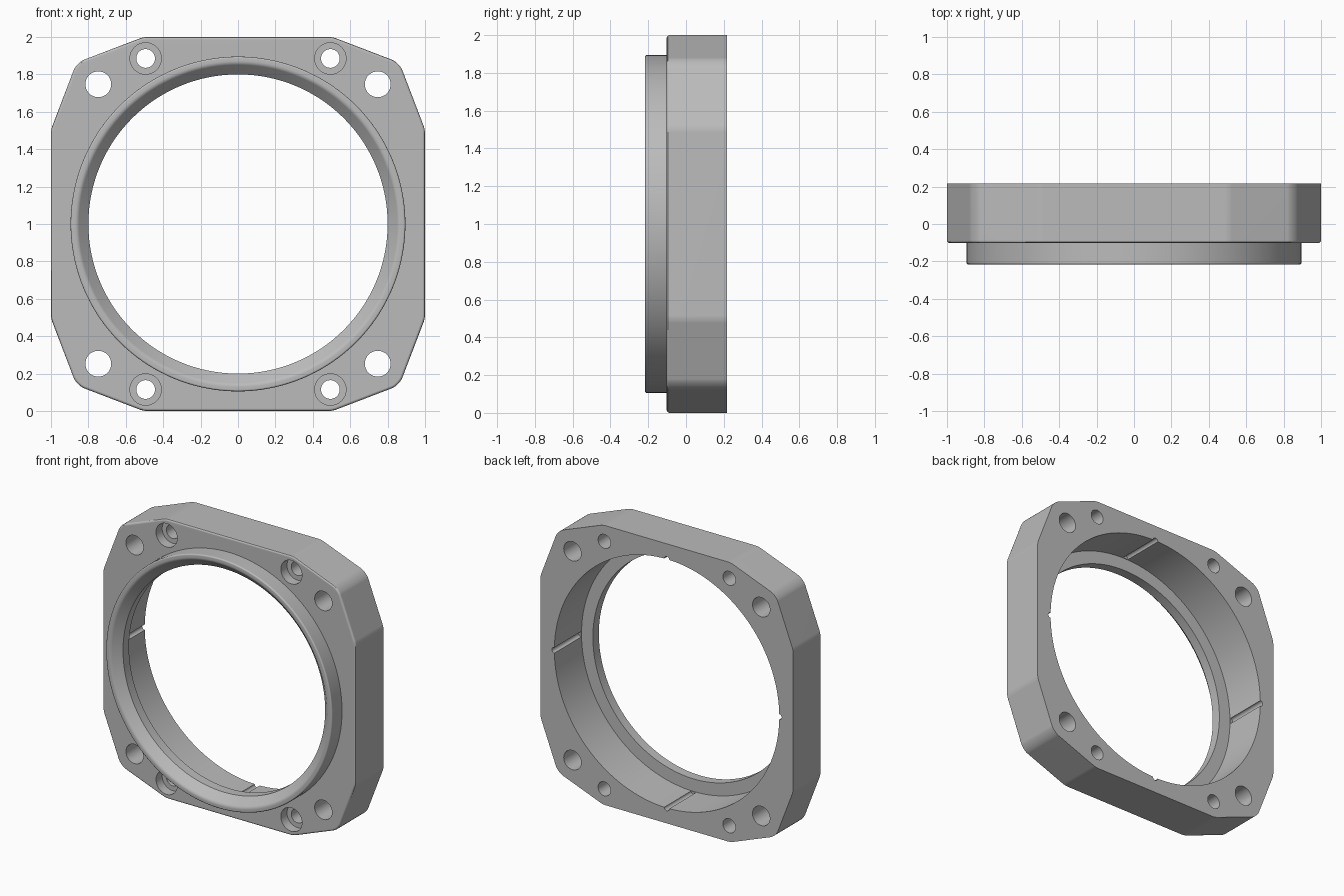
import bpy, bmesh, math
from mathutils import Matrix, Vector

if "Cube" in bpy.data.objects:
    bpy.data.objects.remove(bpy.data.objects["Cube"])

FRONT, BACK, STEP = -0.217, 0.217, -0.102
BORE, SEAT, LIP = 0.89, -0.09, 0.80

metal = bpy.data.materials.new("plain grey")
metal.use_nodes = True
grey = (0.5, 0.5, 0.5, 1)
metal.diffuse_color = grey
metal.node_tree.nodes["Principled BSDF"].inputs["Base Color"].default_value = grey


def finish(bm, name):
    bmesh.ops.recalc_face_normals(bm, faces=bm.faces)
    mesh = bpy.data.meshes.new(name)
    bm.to_mesh(mesh)
    bm.free()
    mesh.materials.append(metal)
    obj = bpy.data.objects.new(name, mesh)
    bpy.context.collection.objects.link(obj)
    return obj


def lathe(name, profile, x=0, z=1, steps=144):
    """Turn (radius, y) points about an axis parallel to y; ends close on the axis."""
    pts = [(0, profile[0][1])] + profile + [(0, profile[-1][1])]
    bm = bmesh.new()
    verts = [bm.verts.new((r, y, 0)) for r, y in pts]
    edges = [bm.edges.new(pair) for pair in zip(verts, verts[1:])]
    bmesh.ops.spin(bm, geom=verts + edges, cent=(0, 0, 0), axis=(0, 1, 0),
                   angle=math.tau, steps=steps)
    bmesh.ops.remove_doubles(bm, verts=bm.verts, dist=1e-5)
    bmesh.ops.translate(bm, verts=bm.verts, vec=(x, 0, z))
    return finish(bm, name)


def arc(cx, cy, r, a0, a1, n=5):
    angles = [math.radians(a0 + (a1 - a0) * i / n) for i in range(n + 1)]
    return [(cx + r * math.cos(a), cy + r * math.sin(a)) for a in angles]


def combine(target, tool, operation):
    mod = target.modifiers.new("cut", 'BOOLEAN')
    mod.operation, mod.solver, mod.object = operation, 'EXACT', tool
    bpy.context.view_layer.objects.active = target
    bpy.ops.object.modifier_apply(modifier=mod.name)
    bpy.data.objects.remove(tool)


# Flange plate: a square with doubly clipped, rounded corners
bm = bmesh.new()
outline = []
for k in range(4):
    turn = Matrix.Rotation(k * math.pi / 2, 2)
    outline += [turn @ Vector(p) for p in ((1, 0.505), (0.863, 0.863), (0.505, 1))]
plate = bm.faces.new([bm.verts.new((p.x, BACK, p.y + 1)) for p in outline])
new = bmesh.ops.extrude_face_region(bm, geom=[plate])["geom"]
bmesh.ops.translate(bm, verts=[v for v in new if isinstance(v, bmesh.types.BMVert)],
                    vec=(0, STEP - BACK, 0))


def round_edges(test, offset, segments):
    bmesh.ops.bevel(bm, geom=[e for e in bm.edges if test(e)], offset=offset,
                    segments=segments, profile=0.5, affect='EDGES')


def is_long(e):
    return abs(e.verts[0].co.y - e.verts[1].co.y) > 0.1


def on_diagonal(e):
    return abs(abs(e.verts[0].co.x) - abs(e.verts[0].co.z - 1)) < 0.01


bmesh.ops.recalc_face_normals(bm, faces=bm.faces)
clipped = [e for e in bm.edges if is_long(e) and on_diagonal(e)]
shallow = [e for e in bm.edges if is_long(e) and not on_diagonal(e)]
bmesh.ops.bevel(bm, geom=clipped, offset=0.045, segments=6, profile=0.5, affect='EDGES')
shallow = [e for e in shallow if e.is_valid]
bmesh.ops.bevel(bm, geom=shallow, offset=0.02, segments=3, profile=0.5, affect='EDGES')
round_edges(lambda e: all(v.co.y < STEP + 0.001 for v in e.verts), 0.014, 3)
flange = finish(bm, "flange_ring")

# Raised front collar with a rounded outer rim
rim = arc(0.895 - 0.01, FRONT + 0.01, 0.01, -90, 0)
combine(flange, lathe("collar", rim + [(0.895, 0.0)]), 'UNION')

# Stepped bore: wide rear pocket, narrow lip, flared and rounded mouth
flare = arc(0.872, FRONT + 0.03, 0.03, 225, 270)
bore = [(BORE, 0.4), (BORE, SEAT), (LIP, SEAT),
        (LIP, flare[0][1] + flare[0][0] - LIP)] + flare + [(0.872, -0.4)]
combine(flange, lathe("bore_cutter", bore), 'DIFFERENCE')

# Four round grooves along the pocket wall
for k in range(4):
    a = k * math.pi / 2
    groove = lathe("groove_cutter", [(0.02, SEAT + 0.004), (0.02, 0.4)],
                   BORE * math.cos(a), 1 + BORE * math.sin(a), 20)
    combine(flange, groove, 'DIFFERENCE')

# Plain corner holes and counterbored screw holes
for sx in (-1, 1):
    for sz in (-1, 1):
        combine(flange, lathe("corner_hole_cutter", [(0.069, -0.4), (0.069, 0.4)],
                              sx * 0.747, 1 + sz * 0.747, 40), 'DIFFERENCE')
        screw = [(0.084, -0.4), (0.084, STEP + 0.07), (0.05, STEP + 0.07), (0.05, 0.4)]
        combine(flange, lathe("screw_hole_cutter", screw,
                              sx * 0.494, 1 + sz * 0.885, 40), 'DIFFERENCE')

# Smooth shading with crisp edges
bpy.ops.object.select_all(action='DESELECT')
flange.select_set(True)
bpy.context.view_layer.objects.active = flange
bpy.ops.object.shade_smooth_by_angle(angle=math.radians(30))
weighted = flange.modifiers.new("even_normals", 'WEIGHTED_NORMAL')
weighted.keep_sharp = True
